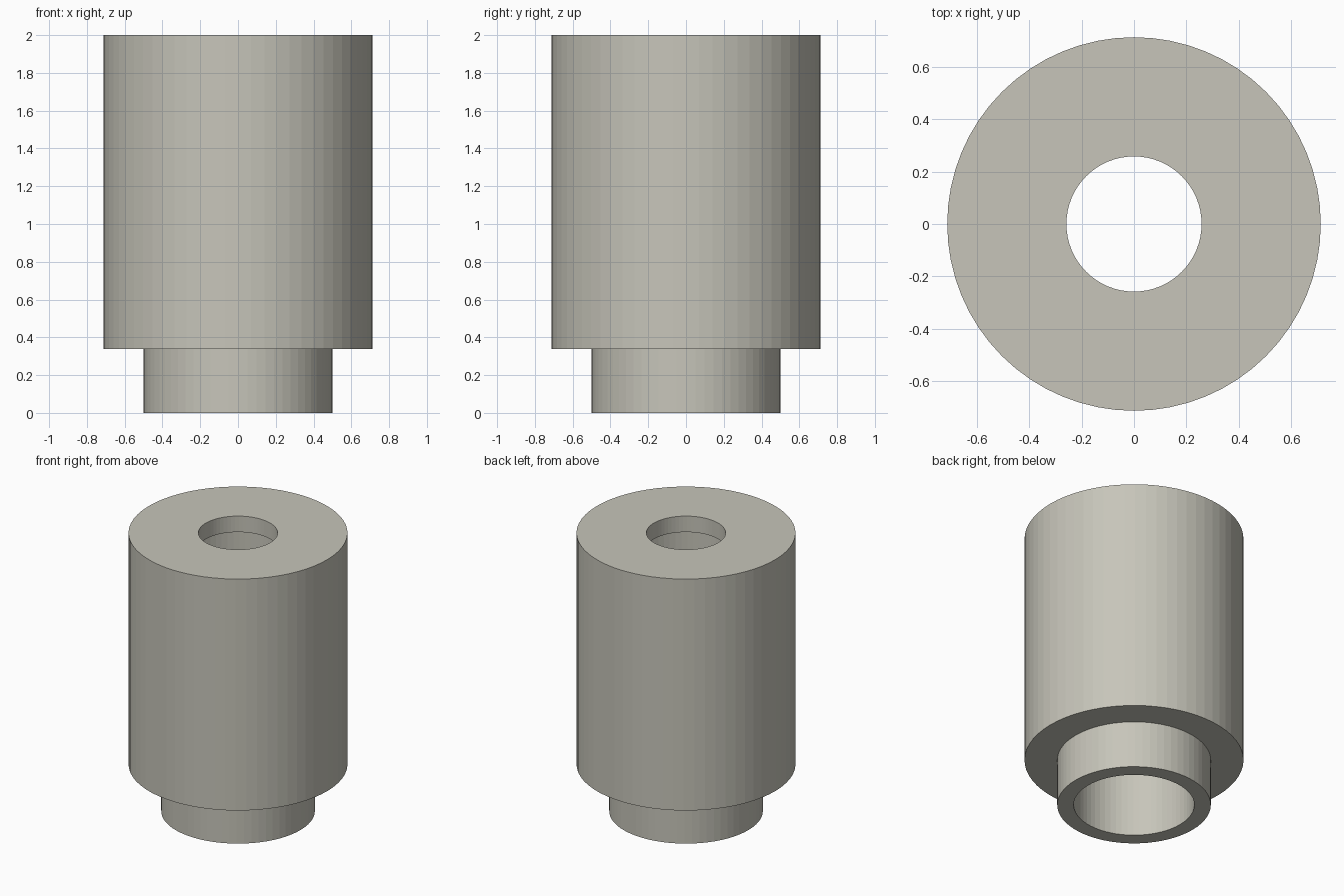
import bpy, bmesh, math

cube = bpy.data.objects.get("Cube")
if cube:
    bpy.data.objects.remove(cube, do_unlink=True)

SEGMENTS = 64


def make_material(name, color):
    mat = bpy.data.materials.new(name)
    mat.use_nodes = True
    mat.diffuse_color = color
    mat.node_tree.nodes["Principled BSDF"].inputs["Base Color"].default_value = color
    return mat


def lathe(name, profile, mat):
    """Revolve a closed (radius, height) outline around the z axis."""
    bm = bmesh.new()
    rings = []
    for radius, z in profile:
        ring = bmesh.ops.create_circle(bm, segments=SEGMENTS, radius=radius)["verts"]
        for v in ring:
            v.co.z = z
        rings.append(ring)
    for a, b in zip(rings, rings[1:] + rings[:1]):
        for i in range(SEGMENTS):
            j = (i + 1) % SEGMENTS
            bm.faces.new((a[i], a[j], b[j], b[i]))
    bmesh.ops.recalc_face_normals(bm, faces=bm.faces)
    mesh = bpy.data.meshes.new(name)
    bm.to_mesh(mesh)
    bm.free()
    mesh.materials.append(mat)
    obj = bpy.data.objects.new(name, mesh)
    bpy.context.collection.objects.link(obj)
    return obj


grey = make_material("warm_grey", (0.57, 0.56, 0.49, 1))

outer, neck, bore, hole = 0.713, 0.5, 0.393, 0.258
shoulder, lip, top = 0.337, 1.885, 2.0

# Hollow stepped sleeve: neck, shoulder, body, top hole and wider bore
lathe("stepped_sleeve", [
    (neck, 0), (neck, shoulder), (outer, shoulder), (outer, top),
    (hole, top), (hole, lip), (bore, lip), (bore, 0),
], grey)
